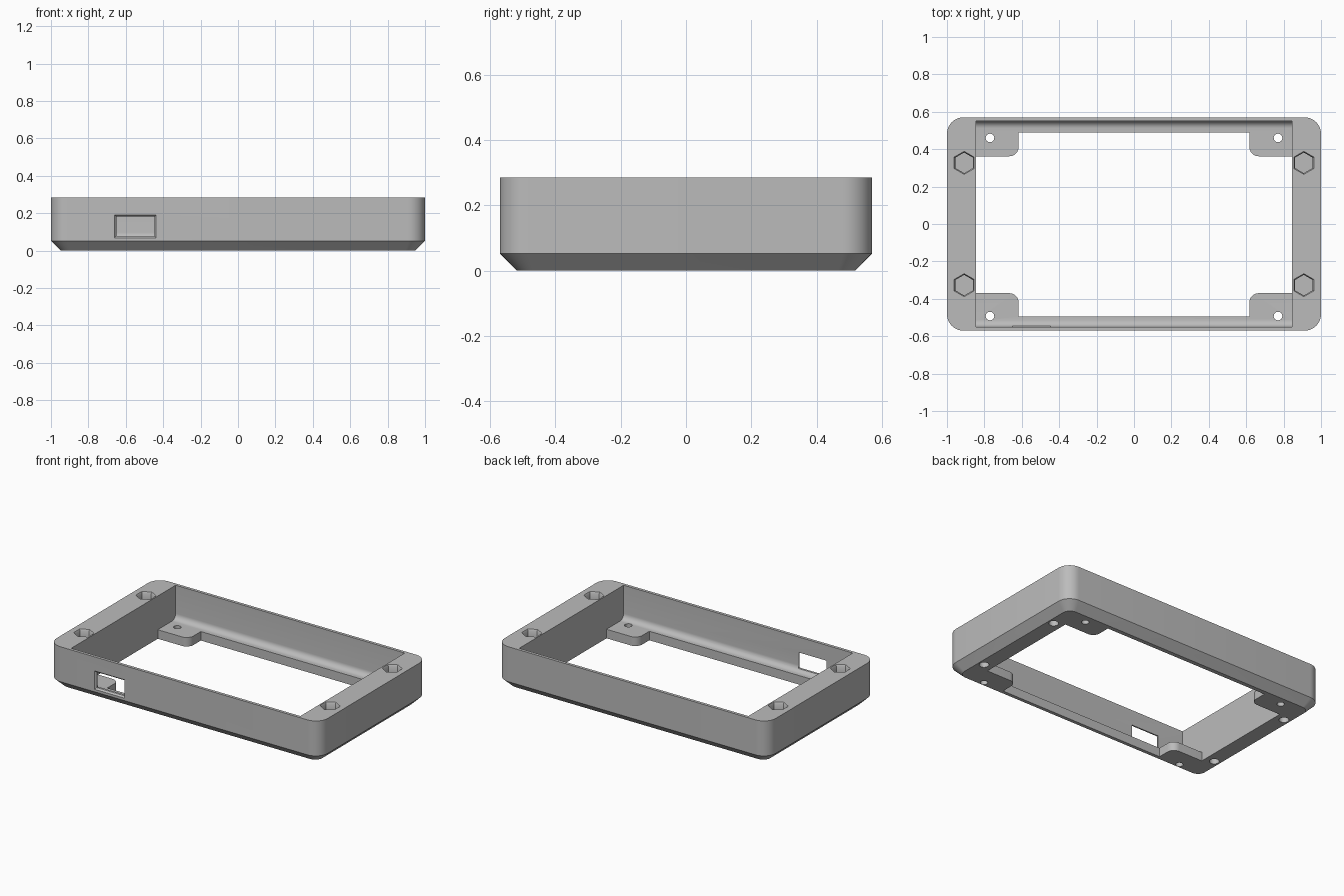
import bpy, bmesh, math
from mathutils import Matrix, Vector

default = bpy.data.objects.get("Cube")
if default:
    bpy.data.objects.remove(default)

LENGTH, WIDTH, HEIGHT = 2.0, 1.14, 0.285
CHAMFER, CORNER = 0.052, 0.088
FLOOR, FILLET = 0.06, 0.038
INNER_X, INNER_Y = 0.845, 0.55

grey = bpy.data.materials.new("plain grey")
grey.use_nodes = True
grey.diffuse_color = (0.5, 0.5, 0.5, 1)
grey.node_tree.nodes["Principled BSDF"].inputs["Base Color"].default_value = (0.5, 0.5, 0.5, 1)


def arc(cx, cy, r, start, end, steps=10):
    angles = [math.radians(start + (end - start) * i / steps) for i in range(steps + 1)]
    return [(cx + r * math.cos(a), cy + r * math.sin(a)) for a in angles]


def rounded_rect(hx, hy, r):
    pts = []
    for i, (sx, sy) in enumerate([(1, 1), (-1, 1), (-1, -1), (1, -1)]):
        pts += arc(sx * (hx - r), sy * (hy - r), r, i * 90, i * 90 + 90)
    return pts


def ngon(cx, cy, r, sides, turn=0):
    return arc(cx, cy, r, turn, turn + 360, sides)[:-1]


def loft(name, layers, matrix=Matrix()):
    """Closed solid through a list of (outline, height) layers."""
    bm = bmesh.new()
    rings = [[bm.verts.new(matrix @ Vector((x, y, h))) for x, y in pts] for pts, h in layers]
    bm.faces.new(rings[0][::-1])
    bm.faces.new(rings[-1])
    for low, high in zip(rings, rings[1:]):
        for i in range(len(low)):
            j = (i + 1) % len(low)
            bm.faces.new((low[i], low[j], high[j], high[i]))
    bmesh.ops.recalc_face_normals(bm, faces=bm.faces)
    mesh = bpy.data.meshes.new(name)
    bm.to_mesh(mesh)
    bm.free()
    obj = bpy.data.objects.new(name, mesh)
    bpy.context.collection.objects.link(obj)
    mesh.materials.append(grey)
    return obj


def prism(name, pts, low, high, matrix=Matrix()):
    return loft(name, [(pts, low), (pts, high)], matrix)


# Outer shell: rounded block with a chamfered bottom edge
frame = loft("case_frame", [
    (rounded_rect(LENGTH / 2 - CHAMFER, WIDTH / 2 - CHAMFER, CORNER - 0.035), 0),
    (rounded_rect(LENGTH / 2, WIDTH / 2, CORNER), CHAMFER),
    (rounded_rect(LENGTH / 2, WIDTH / 2, CORNER), HEIGHT)])
cutters = []

# Main cavity, with filleted lower edges along the long walls
section = arc(INNER_Y - FILLET, FLOOR + FILLET, FILLET, -90, 0, 8)
section += [(INNER_Y, 0.4), (-INNER_Y, 0.4)]
section += arc(-INNER_Y + FILLET, FLOOR + FILLET, FILLET, 180, 270, 8)
along_x = Matrix(((0, 0, 1, 0), (1, 0, 0, 0), (0, 1, 0, 0), (0, 0, 0, 1)))
cutters.append(prism("cavity_cutter", section, -INNER_X, INNER_X, along_x))

# Floor opening that leaves ledges and four rounded corner tabs
tab_x, tab_r = 0.617, 0.05


def tab_side(sx, tab_y, ledge_y):
    s = 1 if tab_y > 0 else -1
    rounding = arc(tab_x + tab_r, abs(tab_y) - 0, 0, 0, 0, 1)[:1]
    rounding += [(tab_x + tab_r - tab_r * math.sin(math.radians(a)),
                  abs(tab_y) + tab_r - tab_r * math.cos(math.radians(a))) for a in range(10, 91, 10)]
    pts = [(INNER_X, abs(tab_y))] + rounding + [(tab_x, abs(ledge_y))]
    return [(sx * x, s * y) for x, y in pts]


back, front = (0.362, 0.49), (-0.37, -0.495)
opening = tab_side(1, *back) + tab_side(-1, *back)[::-1]
opening += tab_side(-1, *front) + tab_side(1, *front)[::-1]
cutters.append(prism("opening_cutter", opening, -0.1, 0.2))

for sx in (-1, 1):
    for sy in (-1, 1):
        # Hexagonal nut pockets with a slight rim taper, and blind screw holes below
        x, y = sx * 0.908, sy * 0.327
        cutters.append(loft("nut_pocket_cutter", [
            (ngon(x, y, 0.055, 6, 30), HEIGHT - 0.06),
            (ngon(x, y, 0.055, 6, 30), HEIGHT - 0.01),
            (ngon(x, y, 0.063, 6, 30), HEIGHT + 0.002)]))
        cutters.append(prism("screw_hole_cutter", ngon(x, y, 0.03, 24), -0.1, HEIGHT - 0.07))
        # Mounting holes through the tabs
        y = 0.46 if sy > 0 else -0.492
        cutters.append(prism("tab_hole_cutter", ngon(sx * 0.77, y, 0.023, 24), -0.1, 0.1))

# Port window in the front wall, flared outwards
along_y = Matrix(((1, 0, 0, 0), (0, 0, 1, 0), (0, 1, 0, 0), (0, 0, 0, 1)))


def window(grow):
    x0, x1, z0, z1 = -0.65 - grow, -0.447 + grow, 0.078 - grow, 0.182 + grow
    return [(x0, z0), (x1, z0), (x1, z1), (x0, z1)]


cutters.append(loft("window_cutter", [
    (window(0.012), -0.573), (window(0), -0.559), (window(0), -0.5)], along_y))

# Cut everything and bake the result
for cutter in cutters:
    cutter.hide_render = True
    mod = frame.modifiers.new(cutter.name, 'BOOLEAN')
    mod.operation, mod.solver, mod.object = 'DIFFERENCE', 'EXACT', cutter
bpy.context.view_layer.update()
baked = bpy.data.meshes.new_from_object(frame.evaluated_get(bpy.context.evaluated_depsgraph_get()))
frame.modifiers.clear()
frame.data = baked
for cutter in cutters:
    bpy.data.objects.remove(cutter)

bpy.ops.object.select_all(action='DESELECT')
frame.select_set(True)
bpy.context.view_layer.objects.active = frame
bpy.ops.object.shade_smooth_by_angle(angle=math.radians(30))
